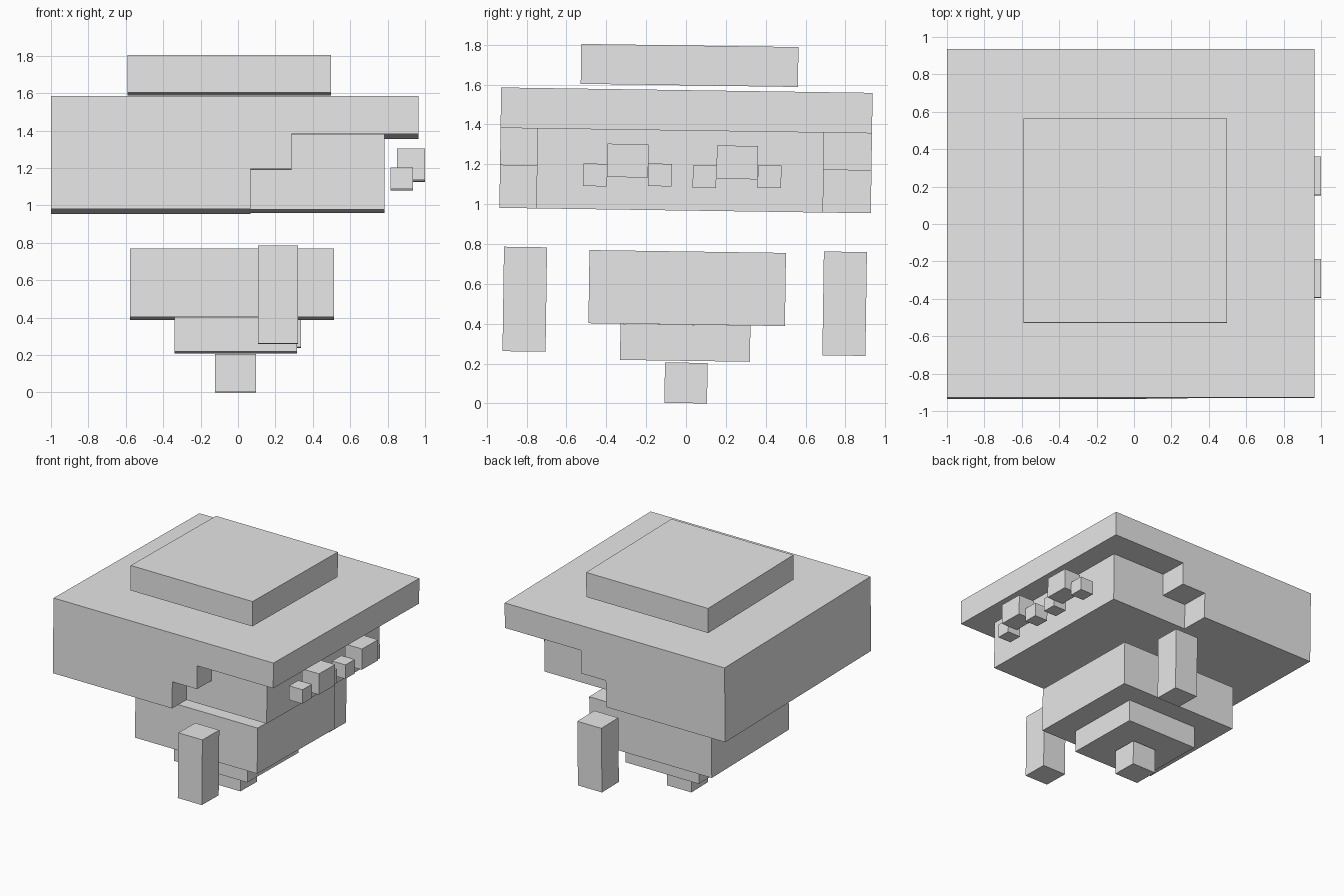
import bpy
from mathutils import Matrix, Vector

if "Cube" in bpy.data.objects:
    bpy.data.objects.remove(bpy.data.objects["Cube"])

TILT = -0.0145   # slight lean of every block about x

grey = bpy.data.materials.new("plain grey")
grey.diffuse_color = (0.8, 0.8, 0.8, 1)
grey.use_nodes = True
grey.node_tree.nodes["Principled BSDF"].inputs["Base Color"].default_value = grey.diffuse_color


def prism(name, profile, y0, y1, pivot=None):
    """Extrude an (x, z) profile from y0 to y1 and lean it about a pivot."""
    n = len(profile)
    xs, zs = zip(*profile)
    c = Vector(pivot or ((min(xs) + max(xs)) / 2, (y0 + y1) / 2, (min(zs) + max(zs)) / 2))
    turn = Matrix.Rotation(TILT, 3, 'X')
    verts = [turn @ (Vector((x, y, z)) - c) for y in (y0, y1) for x, z in profile]
    faces = [list(range(n)), list(range(2 * n - 1, n - 1, -1))]
    faces += [(i, i + n, (i + 1) % n + n, (i + 1) % n) for i in range(n)]
    mesh = bpy.data.meshes.new(name)
    mesh.from_pydata(verts, [], faces)
    mesh.materials.append(grey)
    ob = bpy.data.objects.new(name, mesh)
    ob.location = c
    bpy.context.collection.objects.link(ob)
    return ob


def box(name, x0, x1, y0, y1, z0, z1, pivot=None):
    return prism(name, [(x0, z0), (x1, z0), (x1, z1), (x0, z1)], y0, y1, pivot)


# hair: stepped at the face side, merged with the recessed head block
pivot = (0, 0, 1.27)
hair = prism("hair_and_head", [(-1, 0.968), (0.066, 0.968), (0.066, 1.182), (0.287, 1.182),
                               (0.287, 1.369), (0.966, 1.369), (0.966, 1.572), (-1, 1.572)],
             -0.932, 0.932, pivot)
head = box("head_helper", -0.4, 0.782, -0.747, 0.692, 0.968, 1.45, pivot)
head.hide_render = True
head.hide_viewport = True
join = hair.modifiers.new("join head", 'BOOLEAN')
join.operation = 'UNION'
join.solver = 'EXACT'
join.object = head

# crown slab above the hair
box("crown", -0.592, 0.498, -0.527, 0.563, 1.596, 1.796)

# eyes: a raised large block with a small block on each side
for side, y, dz in (("left", -0.292, 0.0), ("right", 0.257, -0.009)):
    box(side + "_eye", 0.85, 1.0, y - 0.103, y + 0.103, 1.135 + dz, 1.302 + dz)
    for tag, dy in (("outer", -0.164), ("inner", 0.162)):
        box(f"{side}_eye_{tag}_block", 0.816, 0.936, y + dy - 0.059, y + dy + 0.059,
            1.09 + dz, 1.203 + dz)

# torso, hips and single foot
box("torso", -0.578, 0.514, -0.487, 0.499, 0.3955, 0.7625)
box("hips", -0.34, 0.315, -0.33, 0.322, 0.214, 0.3955)
box("foot", -0.122, 0.097, -0.107, 0.107, 0.0016, 0.2045)

# floating arms
box("left_arm", 0.106, 0.321, -0.917, -0.701, 0.261, 0.785)
box("right_arm", 0.121, 0.336, 0.688, 0.904, 0.24, 0.761)
